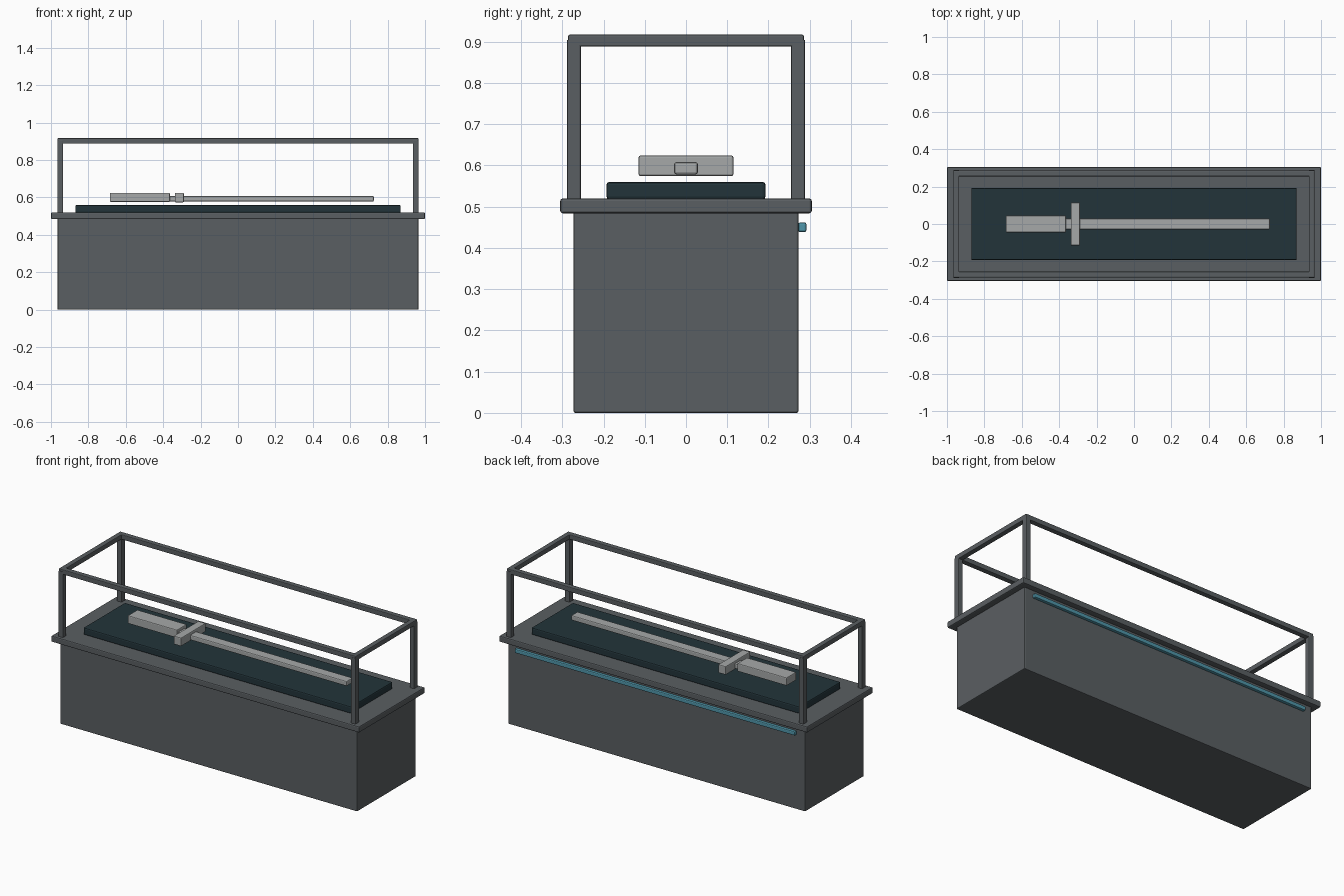
import bpy, bmesh
from mathutils import Vector

if "Cube" in bpy.data.objects:
    bpy.data.objects.remove(bpy.data.objects["Cube"])


def material(name, rgb):
    m = bpy.data.materials.new(name)
    m.diffuse_color = (*rgb, 1)
    m.use_nodes = True
    m.node_tree.nodes["Principled BSDF"].inputs["Base Color"].default_value = m.diffuse_color
    return m


GREY = material("dark grey metal", (0.102, 0.114, 0.122))
TEAL = material("dark teal cloth", (0.016, 0.034, 0.042))
STEEL = material("pale steel", (0.38, 0.395, 0.395))
GLOW = material("cyan light", (0.08, 0.305, 0.40))


def box(name, mat, x, y, z, bevel=0.005):
    """Softly bevelled box spanning the (min, max) ranges x, y, z."""
    lo, hi = (Vector(v) for v in zip(x, y, z))
    bm = bmesh.new()
    bmesh.ops.create_cube(bm, size=1)
    for v in bm.verts:
        v.co = (lo + hi) / 2 + v.co * (hi - lo)
    bmesh.ops.bevel(bm, geom=bm.edges[:], offset=bevel, segments=2,
                    profile=0.5, affect='EDGES')
    mesh = bpy.data.meshes.new(name)
    bm.to_mesh(mesh)
    bm.free()
    mesh.materials.append(mat)
    ob = bpy.data.objects.new(name, mesh)
    bpy.context.collection.objects.link(ob)
    return ob


def span(half):
    return (-half, half)


# Plinth, overhanging rim and display pad
box("plinth", GREY, span(0.965), span(0.273), (0, 0.49))
box("rim", GREY, span(1.0), span(0.305), (0.484, 0.52), 0.006)
box("display_pad", TEAL, span(0.87), span(0.193), (0.518, 0.56), 0.007)

# Open case frame: four posts, two long rails, two end rails
for sx, side in ((-1, "left"), (1, "right")):
    xs = sorted((sx * 0.935, sx * 0.965))
    for sy, end in ((-1, "front"), (1, "back")):
        ys = sorted((sy * 0.255, sy * 0.289))
        box(f"{end}_{side}_post", GREY, xs, ys, (0.515, 0.905), 0.004)
    box(f"{side}_top_rail", GREY, xs, span(0.286), (0.888, 0.917), 0.004)
for sy, end in ((-1, "front"), (1, "back")):
    ys = sorted((sy * 0.255, sy * 0.286))
    box(f"{end}_top_rail", GREY, span(0.965), ys, (0.888, 0.917), 0.004)

# Sword lying above the pad
box("sword_blade", STEEL, (-0.37, 0.726), span(0.029), (0.578, 0.608), 0.006)
box("sword_guard", STEEL, (-0.338, -0.289), span(0.115), (0.574, 0.624), 0.005)
box("sword_handle", STEEL, (-0.685, -0.364), span(0.045), (0.576, 0.624), 0.005)

# Light strip under the rim at the back
box("light_strip", GLOW, span(0.91), (0.272, 0.292), (0.438, 0.462))
